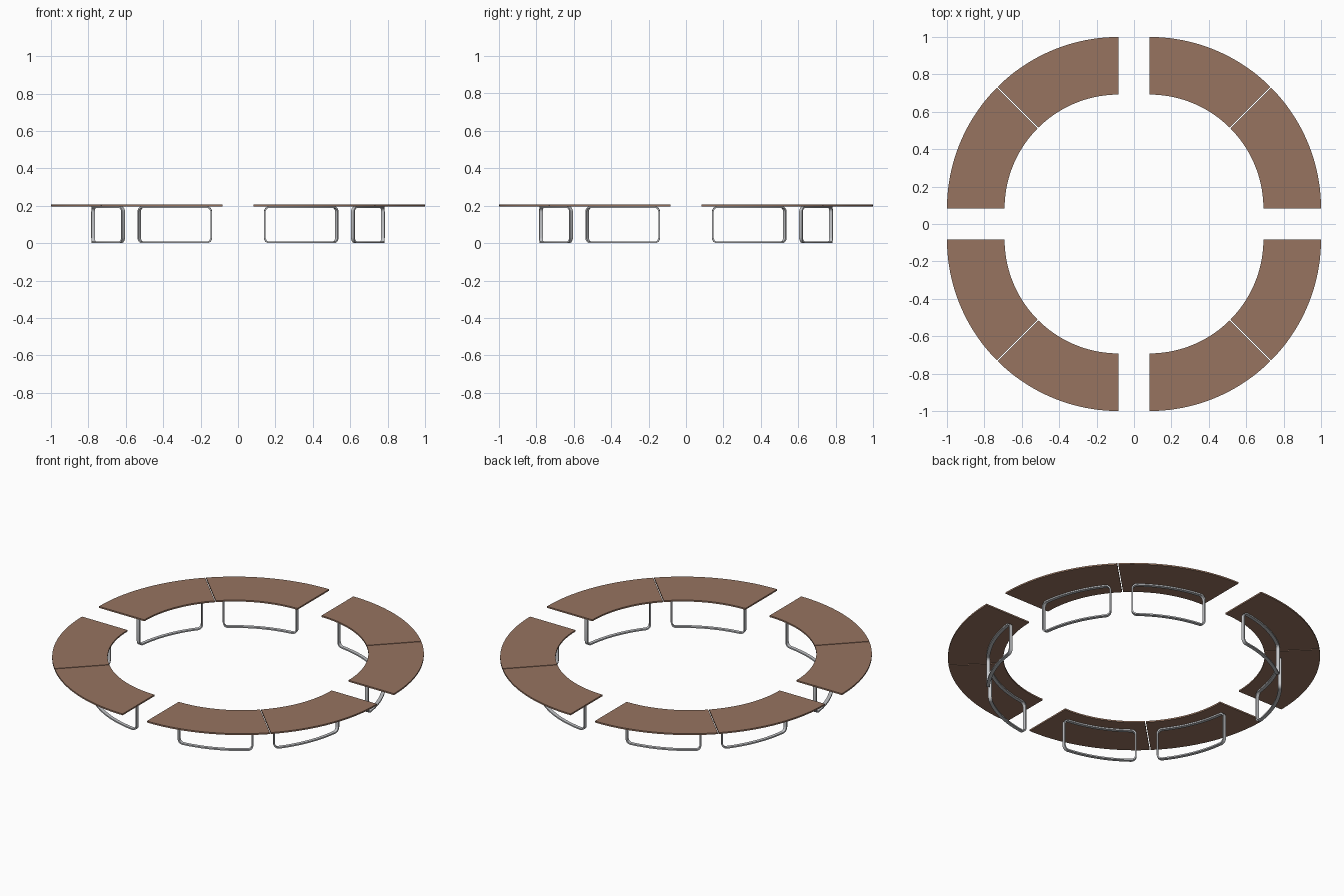
import bpy, bmesh
from math import sin, cos, pi, radians, asin

if "Cube" in bpy.data.objects:
    bpy.data.objects.remove(bpy.data.objects["Cube"], do_unlink=True)

CENTRE = 0.082            # each quarter ring is pushed out from the middle
OUTER, INNER = 0.918, 0.61
SEAT_LOW, SEAT_TOP = 0.197, 0.206
JOINT = 0.003             # half of the gap between two seats
FRAME_R, BAR_WIDTH, BAR = 0.695, 0.02, 0.008
CORNER = 0.03


def material(name, colour, metallic=0.0):
    mat = bpy.data.materials.new(name)
    mat.use_nodes = True
    mat.diffuse_color = colour
    mat.node_tree.nodes["Principled BSDF"].inputs["Base Color"].default_value = colour
    return mat


wood = material("brown wood", (0.31, 0.175, 0.118, 1))
steel = material("light grey steel", (0.55, 0.56, 0.58, 1))


def finish(name, bm, mat):
    bmesh.ops.recalc_face_normals(bm, faces=bm.faces)
    mesh = bpy.data.meshes.new(name)
    bm.to_mesh(mesh)
    bm.free()
    mesh.materials.append(mat)
    obj = bpy.data.objects.new(name, mesh)
    bpy.context.collection.objects.link(obj)
    bpy.ops.object.select_all(action="DESELECT")
    obj.select_set(True)
    bpy.context.view_layer.objects.active = obj
    bpy.ops.object.shade_smooth_by_angle(angle=radians(30))
    return obj


def ring_point(r, angle, z):
    return (CENTRE + r * cos(angle), CENTRE + r * sin(angle), z)


def make_seat(steps=32):
    """Thin board covering an eighth of a ring, trimmed at the joint."""
    bm = bmesh.new()
    rows = []
    for i in range(steps + 1):
        row = []
        for r, z in ((INNER, SEAT_LOW), (OUTER, SEAT_LOW), (OUTER, SEAT_TOP), (INNER, SEAT_TOP)):
            angle = (pi / 4 - asin(JOINT / r)) * i / steps
            row.append(bm.verts.new(ring_point(r, angle, z)))
        rows.append(row)
    for a, b in zip(rows, rows[1:]):
        for k in range(4):
            n = (k + 1) % 4
            bm.faces.new((a[k], a[n], b[n], b[k]))
    bm.faces.new(rows[0])
    bm.faces.new(rows[-1])
    return finish("seat", bm, wood)


def loop_outline(inset, steps=14, bend=6):
    """Rounded rectangle as (distance along arc, height) pairs."""
    half = FRAME_R * radians(17.8) - inset
    low, high, r = inset, SEAT_LOW - inset, CORNER - inset
    corners = ((half - r, low + r, -pi / 2), (half - r, high - r, 0),
               (r - half, high - r, pi / 2), (r - half, low + r, pi))
    points = []
    for k, (s, z, start) in enumerate(corners):
        for j in range(bend + 1):
            a = start + pi / 2 * j / bend
            points.append((s + r * cos(a), z + r * sin(a)))
        if k % 2:  # the long bars need steps to follow the arc
            s0, z0 = points[-1]
            s1 = corners[(k + 1) % 4][0]
            points += [(s0 + (s1 - s0) * j / steps, z0) for j in range(1, steps)]
    return points


def make_frame():
    """Flat steel bar bent into a closed loop and curved along the seat."""
    bm = bmesh.new()
    rows = []
    for (so, zo), (si, zi) in zip(loop_outline(0), loop_outline(BAR)):
        row = []
        for s, z, side in ((so, zo, -1), (so, zo, 1), (si, zi, 1), (si, zi, -1)):
            angle = radians(22.5) + s / FRAME_R
            row.append(bm.verts.new(ring_point(FRAME_R + side * BAR_WIDTH / 2, angle, z)))
        rows.append(row)
    for a, b in zip(rows, rows[1:] + rows[:1]):
        for k in range(4):
            n = (k + 1) % 4
            bm.faces.new((a[k], a[n], b[n], b[k]))
    return finish("leg_frame", bm, steel)


def place(source, name, turn, mirrored):
    """Copy a part, optionally mirrored over the diagonal, into a quarter."""
    mesh = source.data.copy()
    c, s = round(cos(turn * pi / 2)), round(sin(turn * pi / 2))
    for v in mesh.vertices:
        x, y = (v.co.y, v.co.x) if mirrored else (v.co.x, v.co.y)
        v.co.x, v.co.y = c * x - s * y, s * x + c * y
    if mirrored:
        mesh.flip_normals()
    obj = source.copy()
    obj.data = mesh
    obj.name = name
    bpy.context.collection.objects.link(obj)


# Four quarters, each with two mirrored benches
seat, frame = make_seat(), make_frame()
quarters = ("back_left", "back_right", "front_right", "front_left")
for turn, quarter in enumerate(quarters):
    for mirrored, half in ((False, "first"), (True, "second")):
        place(seat, f"seat_{quarter}_{half}", turn, mirrored)
        place(frame, f"leg_frame_{quarter}_{half}", turn, mirrored)
for source in (seat, frame):
    bpy.data.objects.remove(source, do_unlink=True)
